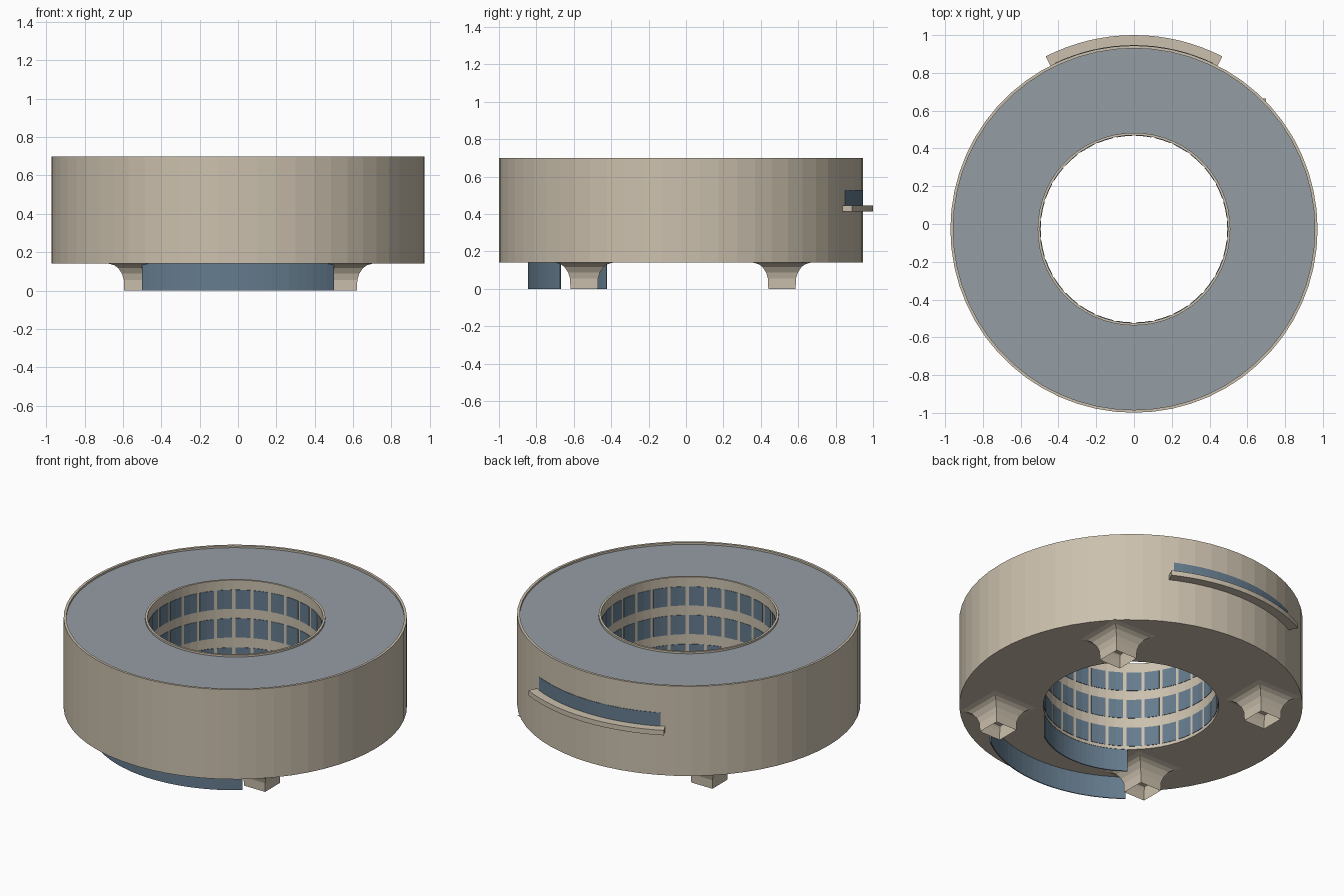
import bpy, bmesh, math

if "Cube" in bpy.data.objects:
    bpy.data.objects.remove(bpy.data.objects["Cube"])

CY = -0.027          # ring centre in y
R_OUT, R_IN = 0.972, 0.497
Z0, Z1 = 0.14, 0.70


def material(name, rgb):
    m = bpy.data.materials.new(name)
    m.diffuse_color = (*rgb, 1)
    m.use_nodes = True
    m.node_tree.nodes["Principled BSDF"].inputs["Base Color"].default_value = m.diffuse_color
    return m


CONCRETE = material("concrete", (0.60, 0.53, 0.42))
GLASS = material("glass", (0.13, 0.20, 0.27))
ROOF = material("roof_grey", (0.30, 0.34, 0.37))


def finish(name, bm, mat, smooth=False):
    bmesh.ops.recalc_face_normals(bm, faces=bm.faces)
    me = bpy.data.meshes.new(name)
    bm.to_mesh(me)
    bm.free()
    me.materials.append(mat)
    ob = bpy.data.objects.new(name, me)
    bpy.context.collection.objects.link(ob)
    if smooth:
        bpy.ops.object.select_all(action='DESELECT')
        ob.select_set(True)
        bpy.context.view_layer.objects.active = ob
        bpy.ops.object.shade_smooth_by_angle(angle=math.radians(30))
    return ob


def sweep(bm, profile, a0, a1, segs, closed=True):
    """Sweep an (r, z) profile about the ring axis between two angles in degrees."""
    full = abs(a1 - a0) >= 360
    rings = []
    for i in range(segs if full else segs + 1):
        a = math.radians(a0 + (a1 - a0) * i / segs)
        rings.append([bm.verts.new((r * math.cos(a), CY + r * math.sin(a), z))
                      for r, z in profile])
    n = len(profile)
    for i in range(segs):
        p, q = rings[i], rings[(i + 1) % len(rings)]
        for j in range(n if closed else n - 1):
            k = (j + 1) % n
            bm.faces.new((p[j], q[j], q[k], p[k]))
    if closed and not full:
        bm.faces.new(rings[0])
        bm.faces.new(rings[-1])


def box_profile(r0, r1, z0, z1):
    return [(r0, z0), (r1, z0), (r1, z1), (r0, z1)]


# Ring-shaped drum with thin parapets
bm = bmesh.new()
sweep(bm, [(R_OUT, Z0), (R_OUT, Z1), (0.957, Z1), (0.957, 0.685),
           (0.51, 0.685), (0.51, Z1), (R_IN, Z1), (R_IN, Z0)], 0, 360, 60)
finish("drum", bm, CONCRETE)

# Roof surface between the parapets
bm = bmesh.new()
sweep(bm, [(0.51, 0.688), (0.957, 0.688)], 0, 360, 60, closed=False)
finish("roof", bm, ROOF)

# Three rows of windows around the courtyard
COUNT = 30
step = 360 / COUNT
for row, (zb, zt) in enumerate([(0.16, 0.28), (0.343, 0.462), (0.522, 0.64)]):
    bm = bmesh.new()
    for i in range(COUNT):
        mid = i * step
        sweep(bm, box_profile(R_IN - 0.003, R_IN + 0.002, zb, zt),
              mid - step * 0.41, mid + step * 0.41, 2)
    finish(f"courtyard_windows_{row + 1}", bm, GLASS)

# Balcony slab and its long window at the back
bm = bmesh.new()
sweep(bm, box_profile(0.965, 1.027, 0.415, 0.446), 90 - 27.1, 90 + 27.1, 16)
finish("balcony", bm, CONCRETE)
bm = bmesh.new()
sweep(bm, box_profile(0.965, 0.974, 0.446, 0.53), 90 - 25.5, 90 + 25.5, 16)
finish("balcony_window", bm, GLASS)

# Curved glass lobby walls under the front, open at the ends
for name, r in (("lobby_outer_wall", 0.815), ("lobby_inner_wall", 0.502)):
    bm = bmesh.new()
    sweep(bm, box_profile(r - 0.003, r + 0.003, 0, Z0), 270 - 37.8, 270 + 37.8, 24)
    finish(name, bm, GLASS)

# Four hollow square legs with flared tops
LEG = [(0.073, 0.0), (0.075, 0.055), (0.085, 0.088), (0.105, 0.118),
       (0.125, 0.132), (0.152, 0.14)]
for side, x in (("left", -0.52), ("right", 0.547)):
    for end, y in (("front", -0.545), ("back", 0.513)):
        bm = bmesh.new()
        rings = [[bm.verts.new((x + sx * h, y + sy * h, z))
                  for sx, sy in ((-1, -1), (1, -1), (1, 1), (-1, 1))] for h, z in LEG]
        for p, q in zip(rings, rings[1:]):
            for j in range(4):
                k = (j + 1) % 4
                bm.faces.new((p[j], p[k], q[k], q[j]))
        finish(f"{end}_{side}_leg", bm, CONCRETE)
